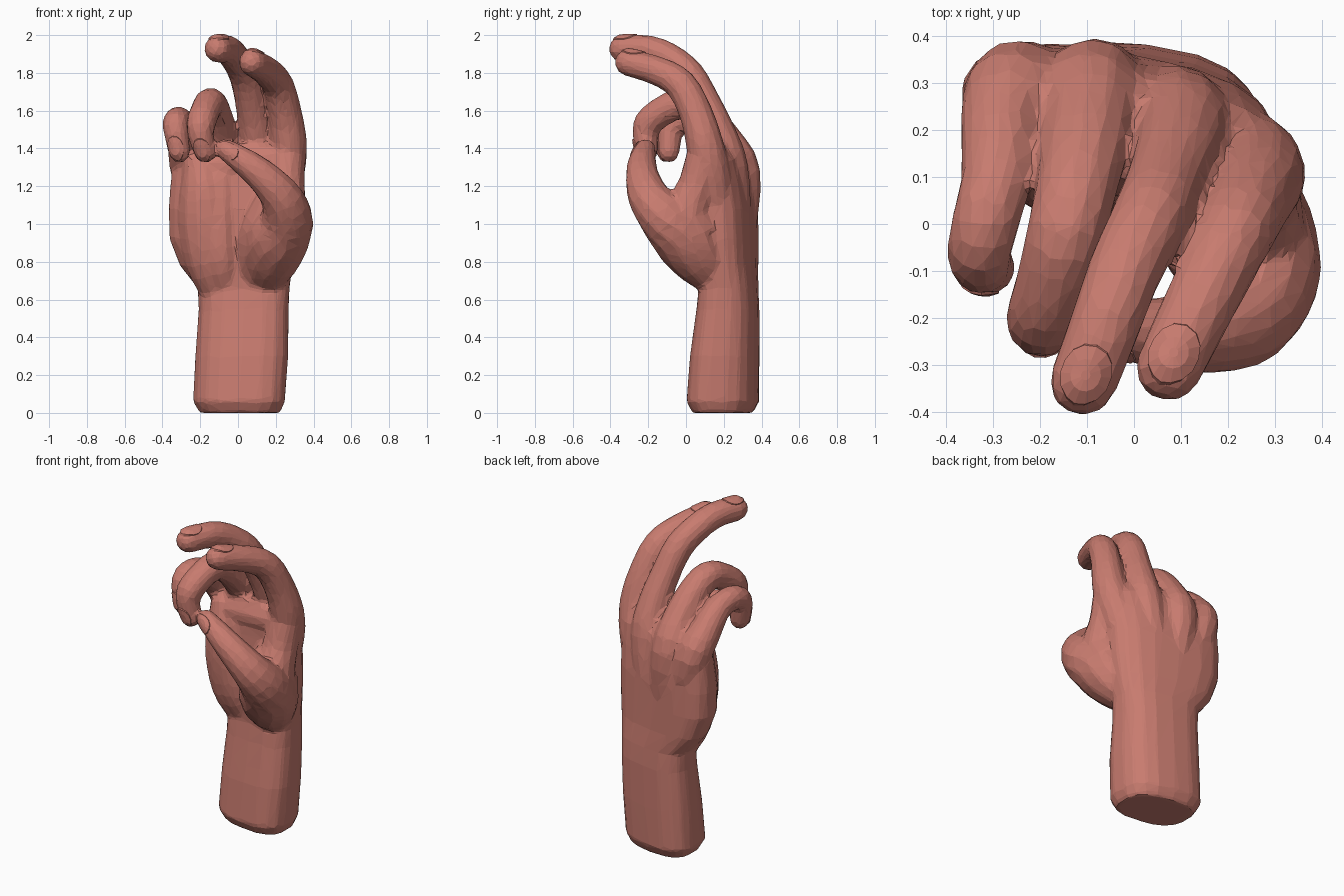
import bpy, bmesh, math
from mathutils import Vector

cube = bpy.data.objects.get("Cube")
if cube:
    bpy.data.objects.remove(cube)

skin = bpy.data.materials.new("skin")
skin.use_nodes = True
SKIN = (0.58, 0.2, 0.16, 1)
skin.diffuse_color = SKIN
bsdf = skin.node_tree.nodes["Principled BSDF"]
bsdf.inputs["Base Color"].default_value = SKIN
bsdf.inputs["Roughness"].default_value = 0.8


def make_object(name, rings, close=True):
    """Skin a list of equal point rings into a flat-shaded mesh."""
    bm = bmesh.new()
    loops = [[bm.verts.new(p) for p in ring] for ring in rings]
    n = len(loops[0])
    for a, b in zip(loops, loops[1:]):
        for i in range(n):
            j = (i + 1) % n
            bm.faces.new((a[i], a[j], b[j], b[i]))
    bm.faces.new(loops[-1])
    if close:
        bm.faces.new(loops[0][::-1])
        bmesh.ops.recalc_face_normals(bm, faces=bm.faces)
    mesh = bpy.data.meshes.new(name)
    bm.to_mesh(mesh)
    bm.free()
    mesh.materials.append(skin)
    ob = bpy.data.objects.new(name, mesh)
    bpy.context.collection.objects.link(ob)
    return ob


def refine(keys, steps=3):
    """Catmull-Rom resampling of (x, y, z, radius) keys."""
    k = [Vector(p) for p in keys]
    k = [2 * k[0] - k[1]] + k + [2 * k[-1] - k[-2]]
    out = []
    for a, b, c, d in zip(k, k[1:], k[2:], k[3:]):
        for s in range(steps):
            t = s / steps
            out.append(0.5 * (2 * b + (c - a) * t + (2 * a - 5 * b + 4 * c - d) * t * t
                              + (3 * b - a - 3 * c + d) * t ** 3))
    return out + [k[-2]]


def frame(t, hinge):
    side = (hinge - t * hinge.dot(t)).normalized()
    return side, side.cross(t).normalized()


def circle(c, r, side, up, sides):
    angles = [2 * math.pi * (i + 0.5) / sides for i in range(sides)]
    return [c + (side * math.cos(a) + up * math.sin(a)) * r for a in angles]


def limb(name, keys, hinge=None, sides=12, nail=False):
    """Tapered tube along the keys with a rounded end, and a nail if wanted."""
    pts = refine(keys)
    pos = [p.to_3d() for p in pts]
    rad = [p[3] for p in pts]
    if hinge is None:
        d = pos[-1] - pos[0]
        hinge = Vector((d.x, d.y, 0)).cross(Vector((0, 0, 1))).normalized()
    rings = []
    for i, p in enumerate(pos):
        t = (pos[min(i + 1, len(pos) - 1)] - pos[max(i - 1, 0)]).normalized()
        side, up = frame(t, hinge)
        rings.append(circle(p, rad[i], side, up, sides))
    end, r = pos[-1], rad[-1]
    for a in (0.5, 0.95, 1.3):
        rings.append(circle(end + t * r * math.sin(a), r * math.cos(a), side, up, sides))
    if nail:
        slope = (rad[-3] - r) / (pos[-3] - end).length
        add_nail(name + "_nail", end, r, slope, t, side, up)
    return make_object(name, rings)


def add_nail(name, end, r, slope, t, side, up):
    """Thin raised oval wrapped over the back of a fingertip."""
    rings = []
    for scale, lift in ((1, -0.006), (0.93, 0.002), (0.5, 0.004), (0.15, 0.004)):
        ring = []
        for i in range(14):
            a = 2 * math.pi * i / 14
            u = -0.015 + 0.07 * scale * math.cos(a)
            w = 0.85 * scale * math.sin(a)
            rr = math.sqrt(max(r * r - u * u, 0)) if u > 0 else r - slope * u
            ring.append(end + t * u + (up * math.cos(w) + side * math.sin(w)) * (rr + lift))
        rings.append(ring)
    make_object(name, rings, close=False)


# Forearm, wrist and palm core: z, centre x, centre y, half width, half depth, slope
CORE = [(0, 0.01, 0.195, 0.215, 0.155, -0.13), (0.06, 0.005, 0.195, 0.245, 0.187, -0.13),
        (0.3, 0.02, 0.205, 0.248, 0.178, -0.13), (0.55, 0.03, 0.222, 0.24, 0.16, -0.13),
        (0.66, 0.03, 0.225, 0.245, 0.15, -0.14), (0.78, -0.01, 0.22, 0.3, 0.15, -0.15),
        (0.92, -0.03, 0.212, 0.335, 0.157, -0.15), (1.08, -0.03, 0.208, 0.34, 0.157, -0.16),
        (1.22, -0.02, 0.205, 0.34, 0.142, -0.19), (1.34, -0.005, 0.195, 0.335, 0.125, -0.21),
        (1.42, 0, 0.18, 0.29, 0.09, -0.21)]


def core_ring(z, cx, cy, rx, ry, slope, sides=18):
    ring = []
    for i in range(sides):
        a = 2 * math.pi * (i + 0.5) / sides
        c, s = math.cos(a), math.sin(a)
        x = rx * math.copysign(abs(c) ** 0.75, c)
        y = ry * math.copysign(abs(s) ** 0.75, s)
        ring.append(Vector((cx + x, cy + y + slope * x, z)))
    return ring


parts = [make_object("hand", [core_ring(*k) for k in CORE])]

# Fleshy pads of the palm
ACROSS = Vector((1, 0, 0))
PADS = {
    "heel_pad": [(-0.11, 0.21, 0.64, 0.09), (-0.155, 0.18, 0.8, 0.125), (-0.175, 0.17, 1.0, 0.142),
                 (-0.18, 0.165, 1.18, 0.13), (-0.2, 0.17, 1.3, 0.095)],
    "inner_heel_pad": [(-0.06, 0.19, 0.66, 0.09), (-0.09, 0.15, 0.82, 0.115),
                       (-0.095, 0.145, 1.05, 0.115), (-0.09, 0.155, 1.24, 0.1)],
    "thumb_root_pad": [(0.09, 0.19, 0.67, 0.09), (0.11, 0.12, 0.79, 0.12),
                       (0.14, 0.06, 0.95, 0.135), (0.2, 0.03, 1.1, 0.12)],
    "thumb_web": [(0.22, 0.05, 0.95, 0.14), (0.245, 0.01, 1.07, 0.122),
                  (0.25, 0.06, 1.2, 0.105), (0.26, 0.1, 1.36, 0.1)],
}
for pad, path in PADS.items():
    parts.append(limb(pad, path, ACROSS))
parts.append(limb("finger_base_pad", [(-0.23, 0.18, 1.28, 0.085), (-0.05, 0.16, 1.31, 0.1),
                                      (0.2, 0.11, 1.34, 0.095)], Vector((0, 0, 1))))

# Fingers, each running from inside the back of the hand to the tip
FINGERS = {
    "index_finger": [(0.16, 0.18, 0.95, 0.1), (0.24, 0.135, 1.25, 0.108), (0.267, 0.1, 1.42, 0.1),
                     (0.25, 0.055, 1.58, 0.09), (0.212, -0.025, 1.735, 0.085),
                     (0.15, -0.15, 1.81, 0.079), (0.075, -0.305, 1.855, 0.073)],
    "middle_finger": [(0.06, 0.25, 0.95, 0.1), (0.1, 0.225, 1.3, 0.105), (0.097, 0.17, 1.48, 0.095),
                      (0.07, 0.1, 1.64, 0.085), (0.035, 0.015, 1.79, 0.084),
                      (-0.02, -0.1, 1.885, 0.08), (-0.06, -0.21, 1.925, 0.077),
                      (-0.108, -0.335, 1.927, 0.074)],
    "ring_finger": [(-0.06, 0.27, 0.95, 0.1), (-0.09, 0.288, 1.27, 0.108), (-0.1, 0.2, 1.44, 0.1),
                    (-0.12, 0.09, 1.575, 0.09), (-0.145, -0.015, 1.638, 0.085),
                    (-0.172, -0.12, 1.6, 0.08), (-0.195, -0.198, 1.535, 0.079),
                    (-0.195, -0.215, 1.46, 0.068), (-0.175, -0.208, 1.383, 0.06)],
    "little_finger": [(-0.17, 0.26, 0.95, 0.1), (-0.25, 0.287, 1.27, 0.106), (-0.28, 0.215, 1.4, 0.092),
                      (-0.292, 0.1, 1.515, 0.077), (-0.318, 0, 1.55, 0.073),
                      (-0.33, -0.075, 1.51, 0.068), (-0.31, -0.092, 1.383, 0.059)],
}
for finger, path in FINGERS.items():
    parts.append(limb(finger, path, nail=True))

# Thumb, swelling at its root and reaching across the palm
parts.append(limb("thumb", [(0.14, 0.17, 0.68, 0.09), (0.17, 0.09, 0.8, 0.15), (0.21, 0.0, 0.92, 0.17),
                            (0.257, -0.1, 1.02, 0.145), (0.235, -0.19, 1.13, 0.115),
                            (0.15, -0.228, 1.235, 0.093), (0.04, -0.232, 1.325, 0.076),
                            (-0.065, -0.215, 1.395, 0.057)], Vector((0.65, 0, 0.75)), nail=True))

# Merge the overlapping flesh into one faceted skin
for ob in bpy.context.selected_objects:
    ob.select_set(False)
for ob in parts:
    ob.select_set(True)
hand = parts[0]
bpy.context.view_layer.objects.active = hand
bpy.ops.object.join()
merge = hand.modifiers.new("merge", 'REMESH')
merge.mode = 'VOXEL'
merge.voxel_size = 0.012
soften = hand.modifiers.new("soften", 'SMOOTH')
soften.factor = 0.5
soften.iterations = 9
facet = hand.modifiers.new("facet", 'DECIMATE')
facet.ratio = 0.05
